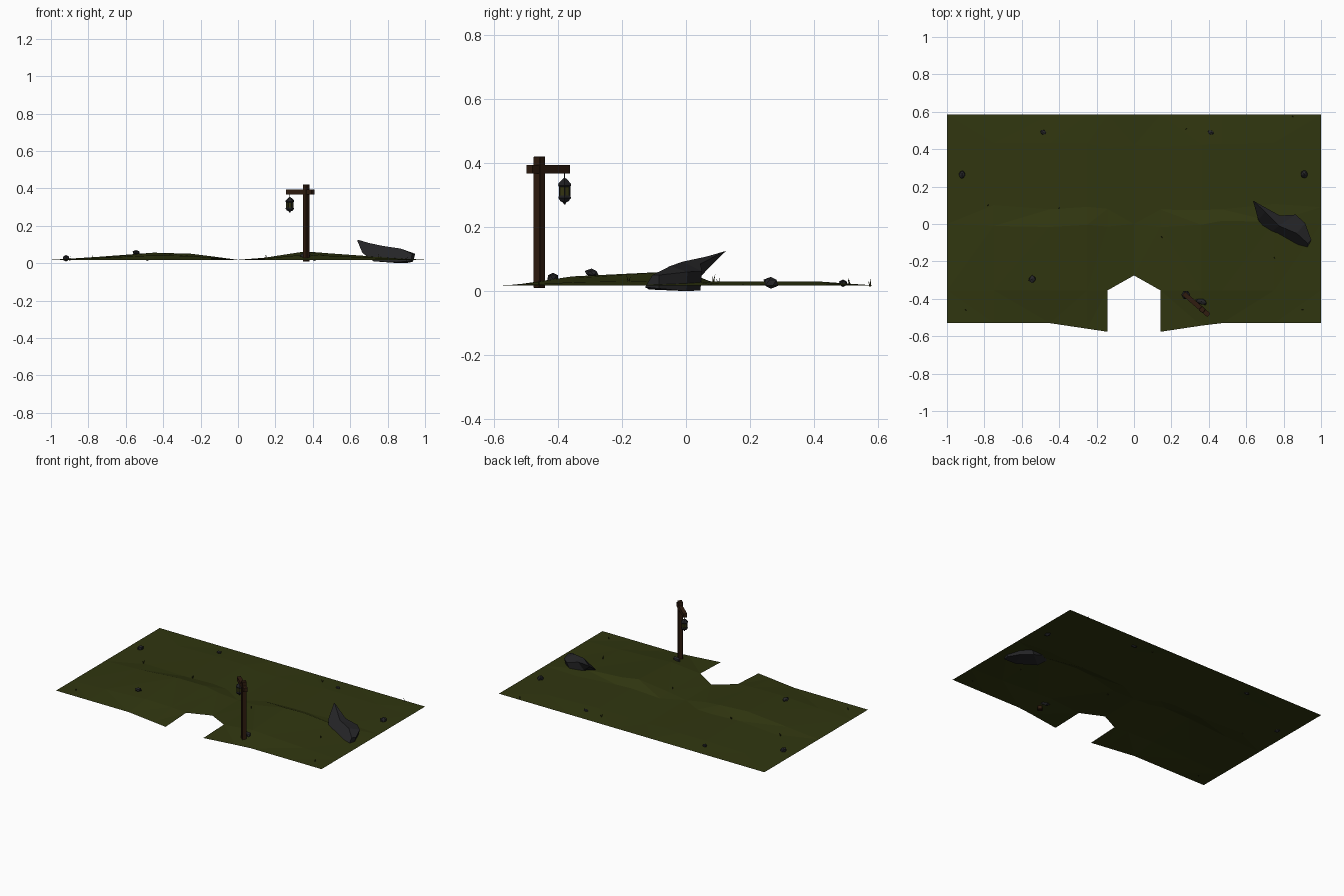
import bpy, bmesh, math, random
from mathutils import Vector, Matrix

if "Cube" in bpy.data.objects:
    bpy.data.objects.remove(bpy.data.objects["Cube"])
random.seed(4)

def material(name, rgb):
    m = bpy.data.materials.new(name)
    m.diffuse_color = (*rgb, 1)
    m.use_nodes = True
    m.node_tree.nodes["Principled BSDF"].inputs["Base Color"].default_value = m.diffuse_color
    return m

GRASS = material("moss_green", (0.030, 0.037, 0.005))
STONE = material("dark_stone", (0.019, 0.019, 0.021))
WOOD = material("dark_wood", (0.030, 0.012, 0.005))
IRON = material("dark_iron", (0.014, 0.014, 0.016))
GLASS = material("olive_glass", (0.036, 0.036, 0.006))
BLADE = material("dry_grass", (0.022, 0.022, 0.005))

def finish(name, bm, mat, recalc=True):
    if recalc:
        bmesh.ops.recalc_face_normals(bm, faces=bm.faces)
    me = bpy.data.meshes.new(name)
    bm.to_mesh(me)
    bm.free()
    me.materials.append(mat)
    ob = bpy.data.objects.new(name, me)
    bpy.context.collection.objects.link(ob)
    return ob

def box(name, loc, size, yaw, mat, bevel=0.0):
    bm = bmesh.new()
    bmesh.ops.create_cube(bm, size=1)
    bmesh.ops.transform(bm, verts=bm.verts, matrix=Matrix.Translation(loc)
                        @ Matrix.Rotation(yaw, 4, 'Z') @ Matrix.Diagonal((*size, 1)))
    if bevel:
        bmesh.ops.bevel(bm, geom=bm.edges[:], offset=bevel, segments=1, affect='EDGES')
    return finish(name, bm, mat)

def loft(name, rings, mat):
    bm = bmesh.new()
    vs = [[bm.verts.new(p) for p in r] for r in rings]
    n = len(rings[0])
    for a, b in zip(vs, vs[1:]):
        for i in range(n):
            j = (i + 1) % n
            bm.faces.new((a[i], a[j], b[j], b[i]))
    bm.faces.new(vs[0])
    bm.faces.new(vs[-1])
    return finish(name, bm, mat)

def turned(name, cx, cy, profile, mat, sides=6):
    rings = [[(cx + r * math.cos(2 * math.pi * i / sides),
               cy + r * math.sin(2 * math.pi * i / sides), z) for i in range(sides)]
             for r, z in profile]
    return loft(name, rings, mat)

# Ground sheet: low mounds either side, notch in the front edge
xs = [-1, -.75, -.45, -.25, -.142, 0, .142, .36, .47, .75, 1]
hx = [0, .35, .85, .72, .42, 0, .25, 1, .8, .35, 0]
rows = [(-.53, 0), (-.355, .62), (0.0, 1), (.09, .28), (.42, .25), (.585, 0)]

def front_y(x):
    t = max(0, min(1, (.45 - abs(x)) / .308))
    return -.53 - .046 * t

bm = bmesh.new()
grid = []
for r, (y, w) in enumerate(rows):
    line = []
    for x, h in zip(xs, hx):
        yy = front_y(x) if r == 0 else y
        if r == 1 and x == 0:
            yy = -.275
        if 1 < r < 5 and 0 < abs(x) < 1:
            yy += random.uniform(-.02, .02)
        line.append(bm.verts.new((x, yy, .018 + .045 * h * w)))
    grid.append(line)
for r in range(len(rows) - 1):
    for c in range(len(xs) - 1):
        if r == 0 and c in (4, 5):
            continue
        bm.faces.new((grid[r][c], grid[r][c + 1], grid[r + 1][c + 1], grid[r + 1][c]))
for v in list(bm.verts):
    if not v.link_faces:
        bm.verts.remove(v)
bmesh.ops.triangulate(bm, faces=bm.faces[:])
finish("ground", bm, GRASS, recalc=False)

# Large leaning rock, lofted from the raised tip to the blunt end
loft("leaning_rock", [
    [(.637, .122, .122), (.640, .124, .125), (.645, .120, .124), (.642, .117, .118)],
    [(.665, .020, .055), (.700, .065, .108), (.780, .045, .085), (.745, .035, .035)],
    [(.725, -.050, .010), (.775, -.010, .092), (.865, .050, .062), (.835, .045, .002)],
    [(.845, -.115, .005), (.870, -.050, .078), (.915, .005, .060), (.900, .000, .000)],
    [(.925, -.128, .012), (.930, -.105, .050), (.948, -.085, .050), (.935, -.085, .008)],
], STONE)

# Small stones
for i, (x, y, z, sx, sy, sz) in enumerate([
        (-.485, .49, .025, .018, .014, .012), (.41, .49, .025, .019, .013, .012),
        (-.92, .265, .026, .019, .024, .020), (.91, .265, .026, .022, .024, .020),
        (-.545, -.295, .057, .019, .023, .013), (.36, -.415, .042, .035, .017, .018)]):
    bm = bmesh.new()
    bmesh.ops.create_icosphere(bm, subdivisions=1, radius=1)
    for v in bm.verts:
        v.co *= random.uniform(.85, 1.1)
    bmesh.ops.transform(bm, verts=bm.verts, matrix=Matrix.Translation((x, y, z))
                        @ Matrix.Rotation(-.3, 4, 'Z') @ Matrix.Diagonal((sx, sy, sz, 1)))
    finish(f"small_stone_{i + 1}", bm, STONE)

# Signpost-like lantern post and crossbar
yaw = math.radians(-41)
box("post", (.365, -.458, .215), (.028, .028, .41), yaw, WOOD, .002)
box("crossbar", (.333, -.430, .380), (.178, .025, .026), yaw, WOOD)

# Hanging lantern
lx, ly = .277, -.379
turned("lantern_hook", lx, ly, [(.0016, .350), (.0016, .372)], IRON, 4)
turned("lantern_roof", lx, ly, [(.019, .325), (.024, .330), (.022, .336), (.010, .348), (.003, .353)], IRON)
turned("lantern_glass", lx, ly, [(.018, .294), (.018, .328)], GLASS)
turned("lantern_base", lx, ly, [(.003, .271), (.006, .277), (.015, .281), (.023, .291), (.020, .299)], IRON)
for i in range(6):
    a = math.pi * i / 3
    turned(f"lantern_bar_{i + 1}", lx + .018 * math.cos(a), ly + .018 * math.sin(a),
           [(.002, .296), (.002, .328)], IRON, 4)

# Sparse grass blades
for i, (x, y, z) in enumerate([(-.90, -.46, .018), (-.40, .085, .032), (.15, -.07, .028), (.28, .51, .022),
                               (.75, -.18, .030), (.90, -.46, .018), (-.78, .10, .024), (.85, .575, .018)]):
    for k in range(2):
        a = i * 1.3 + k * 2.4
        tip = Vector((x + .007 * math.cos(a), y + .007 * math.sin(a), z + .022 - .006 * k))
        bm = bmesh.new()
        base = [bm.verts.new((x + .003 * math.cos(a + t), y + .003 * math.sin(a + t), z - .004)) for t in (0, 2.1, 4.2)]
        top = bm.verts.new(tip)
        for j in range(3):
            bm.faces.new((base[j], base[(j + 1) % 3], top))
        finish(f"grass_blade_{i + 1}_{k + 1}", bm, BLADE)
